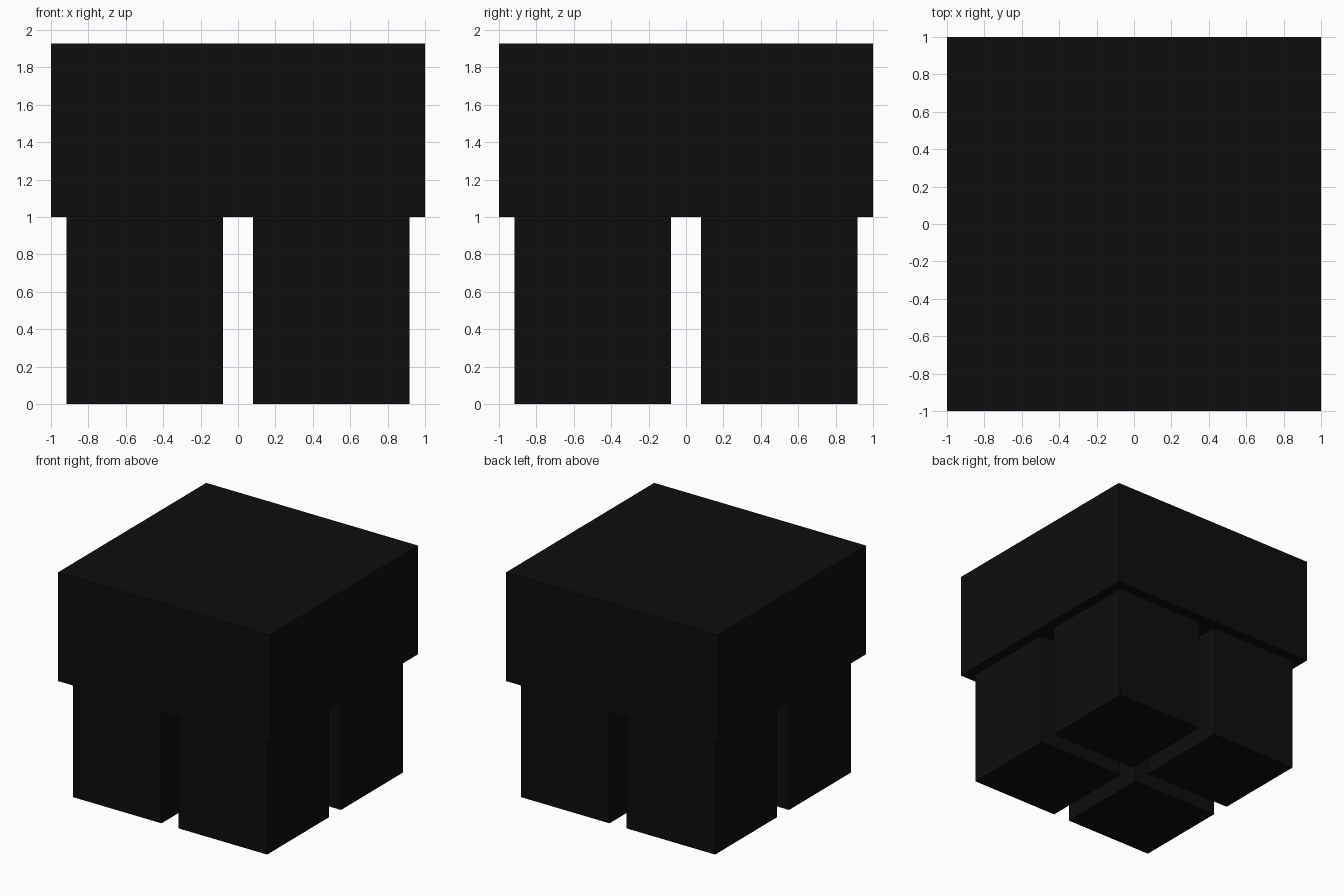
import bpy

if "Cube" in bpy.data.objects:
    bpy.data.objects.remove(bpy.data.objects["Cube"])

black = bpy.data.materials.new("near_black")
black.diffuse_color = (0.004, 0.004, 0.004, 1)
black.use_nodes = True
black.node_tree.nodes["Principled BSDF"].inputs["Base Color"].default_value = black.diffuse_color


def box(name, lo, hi):
    """Axis-aligned box between two corners."""
    bpy.ops.mesh.primitive_cube_add(size=1, location=[(a + b) / 2 for a, b in zip(lo, hi)])
    ob = bpy.context.object
    ob.name = name
    ob.scale = [b - a for a, b in zip(lo, hi)]
    bpy.ops.object.transform_apply(location=False, rotation=False, scale=True)
    ob.data.materials.append(black)
    return ob


# Thick square body
TOP, BASE = 1.927, 1.0
box("body", (-1, -1, BASE), (1, 1, TOP))

# Four square legs, slightly inset and separated by a narrow cross-shaped gap
INNER, OUTER = 0.08, 0.917
for sx, side in ((-1, "left"), (1, "right")):
    for sy, end in ((-1, "front"), (1, "back")):
        x0, x1 = sorted((sx * INNER, sx * OUTER))
        y0, y1 = sorted((sy * INNER, sy * OUTER))
        box(f"{end}_{side}_leg", (x0, y0, 0), (x1, y1, BASE))
